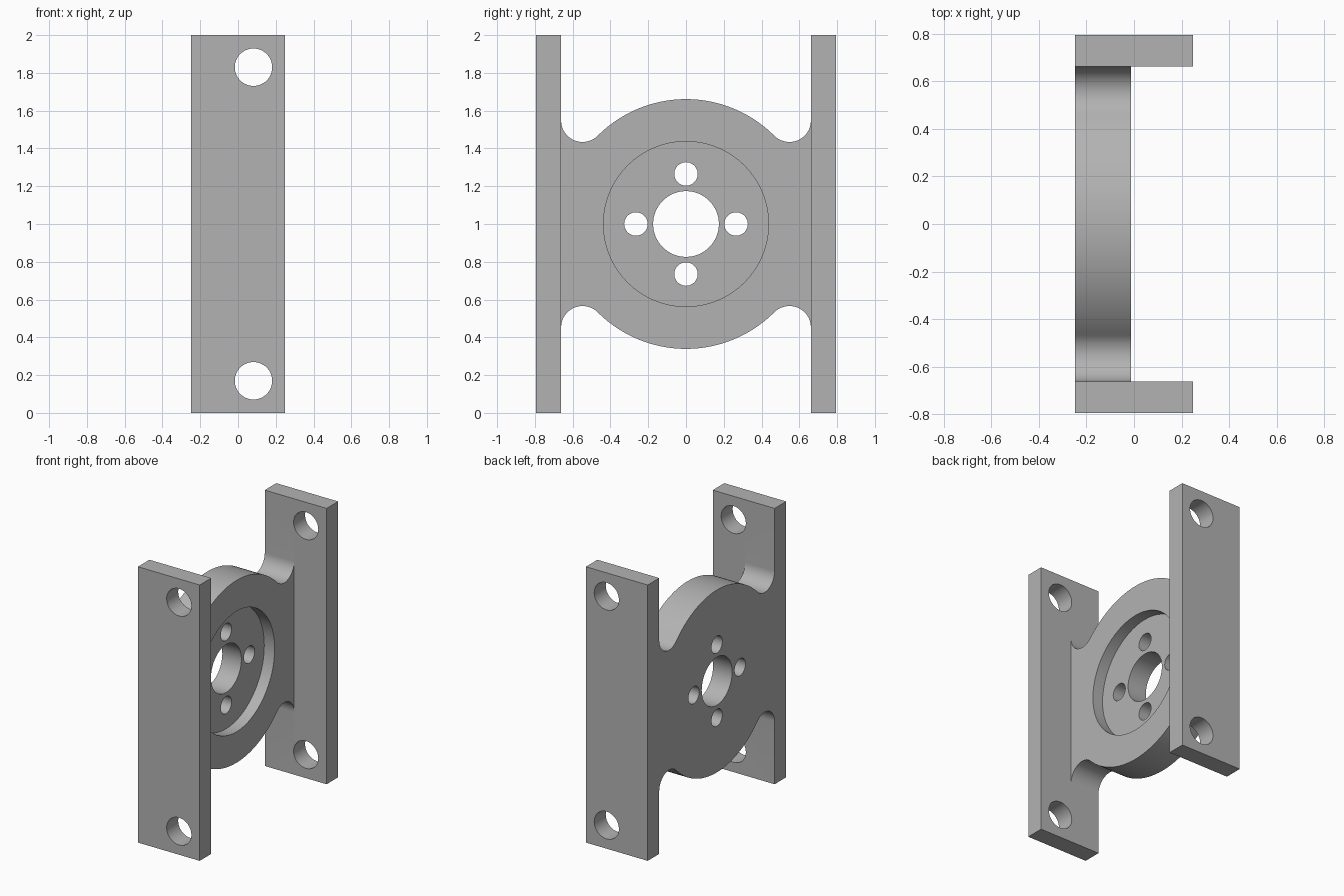
import bpy, bmesh
from math import sin, cos, pi, radians
from mathutils import Matrix

cube = bpy.data.objects.get("Cube")
if cube:
    bpy.data.objects.remove(cube, do_unlink=True)

# Main dimensions
X_BACK, X_FRONT, X_WEB = -0.248, 0.248, -0.012
Y_IN, Y_OUT = 0.661, 0.793
HEIGHT, MID = 2.0, 1.0
RECESS_FLOOR = X_WEB - 0.083

grey = bpy.data.materials.new("plain grey")
grey.use_nodes = True
colour = (0.45, 0.45, 0.45, 1)
grey.diffuse_color = colour
grey.node_tree.nodes["Principled BSDF"].inputs["Base Color"].default_value = colour


def finish(name, bm):
    bmesh.ops.recalc_face_normals(bm, faces=bm.faces)
    mesh = bpy.data.meshes.new(name)
    bm.to_mesh(mesh)
    bm.free()
    mesh.materials.append(grey)
    obj = bpy.data.objects.new(name, mesh)
    bpy.context.collection.objects.link(obj)
    return obj


def box(name, x0, x1, y0, y1, z0, z1):
    bm = bmesh.new()
    place = Matrix.Translation(((x0 + x1) / 2, (y0 + y1) / 2, (z0 + z1) / 2))
    size = Matrix.Diagonal((x1 - x0, y1 - y0, z1 - z0, 1))
    bmesh.ops.create_cube(bm, size=1, matrix=place @ size)
    return finish(name, bm)


def cylinder(name, axis, centre, radius, length):
    turn = Matrix.Rotation(pi / 2, 4, "Y" if axis == "X" else "X")
    bm = bmesh.new()
    bmesh.ops.create_cone(bm, cap_ends=True, segments=64, radius1=radius, radius2=radius,
                          depth=length, matrix=Matrix.Translation(centre) @ turn)
    return finish(name, bm)


def combine(target, tool, operation):
    mod = target.modifiers.new(operation.lower(), "BOOLEAN")
    mod.operation, mod.solver, mod.object = operation, "EXACT", tool
    tool.hide_render = True
    bpy.ops.object.select_all(action="DESELECT")
    bpy.context.view_layer.objects.active = target
    target.select_set(True)
    bpy.ops.object.modifier_apply(modifier=mod.name)
    bpy.data.objects.remove(tool, do_unlink=True)


def arc(cy, cz, r, start, end, steps):
    angles = [radians(start + (end - start) * i / steps) for i in range(steps + 1)]
    return [(cy + r * cos(a), cz + r * sin(a)) for a in angles]


# Web: round disc flowing through fillets into the side plates
fillet = Y_IN * (2 ** 0.5 - 1) / (2 ** 0.5 + 1)
c = Y_IN - fillet
quarter = [(Y_IN + 0.05, c)] + arc(c, c, fillet, 0, -135, 24)
quarter += arc(0, 0, Y_IN, 45, 90, 24)[1:]
upper = quarter + [(-y, z) for y, z in reversed(quarter[:-1])]
outline = upper + [(y, -z) for y, z in reversed(upper)]
bm = bmesh.new()
face = bm.faces.new([bm.verts.new((X_BACK, y, MID + z)) for y, z in outline])
side = bmesh.ops.extrude_face_region(bm, geom=[face])["geom"]
bmesh.ops.translate(bm, vec=(X_WEB - X_BACK, 0, 0),
                    verts=[v for v in side if isinstance(v, bmesh.types.BMVert)])
bracket = finish("bracket", bm)

# Side plates with their mounting holes
for s in (-1, 1):
    y0, y1 = sorted((s * Y_IN, s * Y_OUT))
    plate = box("side_plate", X_BACK, X_FRONT, y0, y1, 0, HEIGHT)
    for dz in (-0.83, 0.83):
        hole = cylinder("mounting_hole", "Y", (0.082, s * 0.727, MID + dz), 0.099, 0.4)
        combine(plate, hole, "DIFFERENCE")
    combine(bracket, plate, "UNION")

# Round recess, centre bore and ring of bolt holes
depth = 0.4
combine(bracket, cylinder("recess", "X", (RECESS_FLOOR + depth / 2, 0, MID), 0.437, depth), "DIFFERENCE")
combine(bracket, cylinder("bore", "X", (-0.13, 0, MID), 0.174, 0.6), "DIFFERENCE")
for i in range(4):
    a = i * pi / 2
    hole = cylinder("bolt_hole", "X", (-0.13, 0.265 * cos(a), MID + 0.265 * sin(a)), 0.062, 0.6)
    combine(bracket, hole, "DIFFERENCE")

# Smooth curved walls, sharp edges kept
bpy.ops.object.select_all(action="DESELECT")
bracket.select_set(True)
bpy.context.view_layer.objects.active = bracket
bpy.ops.object.shade_smooth_by_angle(angle=radians(30))
